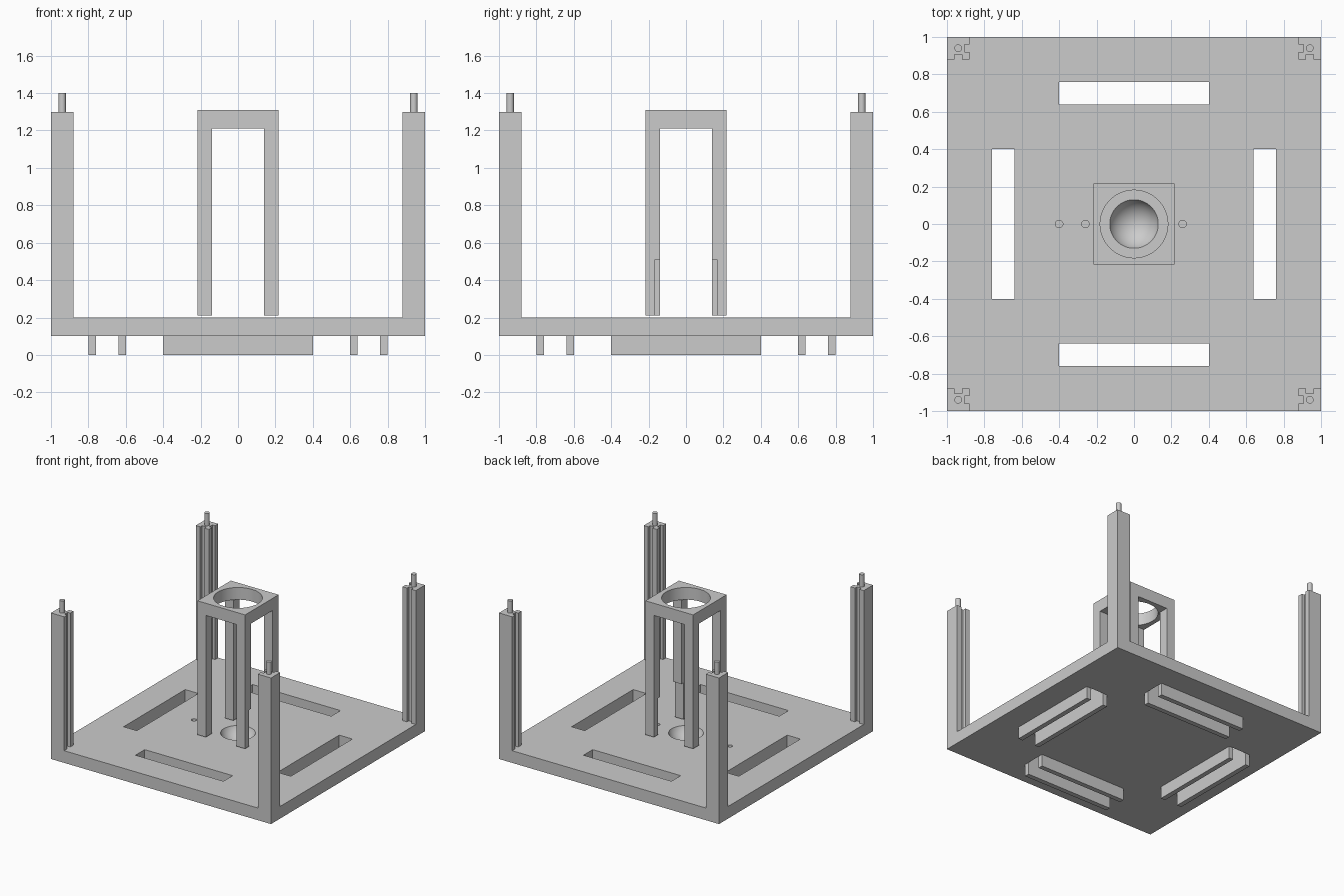
import bpy, bmesh
from mathutils import Matrix, Vector

cube = bpy.data.objects.get("Cube")
if cube:
    bpy.data.objects.remove(cube, do_unlink=True)

GREY = (0.6, 0.6, 0.6, 1.0)
mat = bpy.data.materials.new("plain grey")
mat.use_nodes = True
mat.diffuse_color = GREY
mat.node_tree.nodes["Principled BSDF"].inputs["Base Color"].default_value = GREY


def finish(name, bm):
    """Turn a bmesh into a named grey object."""
    bmesh.ops.recalc_face_normals(bm, faces=bm.faces[:])
    mesh = bpy.data.meshes.new(name)
    bm.to_mesh(mesh)
    bm.free()
    mesh.materials.append(mat)
    obj = bpy.data.objects.new(name, mesh)
    bpy.context.collection.objects.link(obj)
    return obj


def box(name, x, y, z):
    """Box given as (low, high) ranges on each axis."""
    bm = bmesh.new()
    bmesh.ops.create_cube(bm, size=1)
    lo, hi = (Vector(c) for c in zip(x, y, z))
    for v in bm.verts:
        v.co = (lo + hi) / 2 + v.co * (hi - lo)
    return finish(name, bm)


def cylinder(name, x, y, z, radius, sides=32):
    bm = bmesh.new()
    bmesh.ops.create_cone(bm, cap_ends=True, segments=sides, radius1=radius,
                          radius2=radius, depth=z[1] - z[0],
                          matrix=Matrix.Translation((x, y, sum(z) / 2)))
    return finish(name, bm)


def ball(name, z, radius):
    bm = bmesh.new()
    bmesh.ops.create_uvsphere(bm, u_segments=64, v_segments=48, radius=radius,
                              matrix=Matrix.Translation((0, 0, z)))
    return finish(name, bm)


def select(obj):
    bpy.ops.object.select_all(action='DESELECT')
    obj.select_set(True)
    bpy.context.view_layer.objects.active = obj


def combine(obj, others, operation='DIFFERENCE'):
    """Apply a boolean with each helper, then remove the helper."""
    for other in others:
        mod = obj.modifiers.new("Boolean", 'BOOLEAN')
        mod.operation = operation
        mod.solver = 'EXACT'
        mod.object = other
        select(obj)
        bpy.ops.object.modifier_apply(modifier=mod.name)
        bpy.data.objects.remove(other, do_unlink=True)


def smooth(obj):
    select(obj)
    bpy.ops.object.shade_smooth_by_angle()


# Base plate with four slots, a bowl and three blind holes
BASE, DECK = 0.1, 0.2
plate = box("base_plate", (-1, 1), (-1, 1), (BASE, DECK))
cutters = [ball("bowl_cutter", 0.25, 0.139)]
for x in (-0.4, -0.26, 0.26):
    cutters.append(cylinder("hole_cutter", x, 0, (0.15, 0.25), 0.02))
long, deep = (-0.4, 0.4), (0, 0.3)
for s in (-1, 1):
    across = sorted((s * 0.64, s * 0.76))
    cutters.append(box("slot_cutter", long, across, deep))
    cutters.append(box("slot_cutter", across, long, deep))
combine(plate, cutters)
smooth(plate)

# Rails under the plate along both sides of each slot
for s in (-1, 1):
    for inner, outer in ((0.6, 0.64), (0.76, 0.8)):
        across = sorted((s * inner, s * outer))
        box("slot_rail_y", long, across, (0, BASE))
        box("slot_rail_x", across, long, (0, BASE))

# Corner posts: square section grooved on the two inward faces, with a pin
IN, OUT, MID = 0.88, 1.0, 0.94
HALF, FLOOR = 0.02, 0.905
profile = [(OUT, OUT), (IN, OUT),
           (IN, MID + HALF), (FLOOR, MID + HALF),
           (FLOOR, MID - HALF), (IN, MID - HALF), (IN, IN),
           (MID - HALF, IN), (MID - HALF, FLOOR),
           (MID + HALF, FLOOR), (MID + HALF, IN), (OUT, IN)]
for sx in (-1, 1):
    for sy in (-1, 1):
        bm = bmesh.new()
        face = bm.faces.new([bm.verts.new((sx * x, sy * y, DECK)) for x, y in profile])
        top = bmesh.ops.extrude_face_region(bm, geom=[face], use_keep_orig=True)
        moved = [g for g in top["geom"] if isinstance(g, bmesh.types.BMVert)]
        bmesh.ops.translate(bm, verts=moved, vec=(0, 0, 1.1))
        finish("corner_post", bm)
        smooth(cylinder("post_pin", sx * MID, sy * MID, (1.3, 1.4), 0.02))

# Central tower: open frame on four legs with a round hole in its top
W, GAP, FOOT, TOP, LINTEL = 0.217, 0.14, 0.21, 1.31, 1.21
tower = box("tower_frame", (-W, W), (-W, W), (FOOT, TOP))
wide, gap = (-0.5, 0.5), (-GAP, GAP)
combine(tower, [
    box("opening_cutter", wide, gap, (0, LINTEL)),
    box("opening_cutter", gap, wide, (0, LINTEL)),
    cylinder("ring_cutter", 0, 0, (1.1, 1.5), 0.181, 64),
    # Recess low on the inner sides of the left legs
    box("recess_cutter", (0.1, 0.5), (-0.165, 0.165), (0, 0.51)),
])
smooth(tower)
